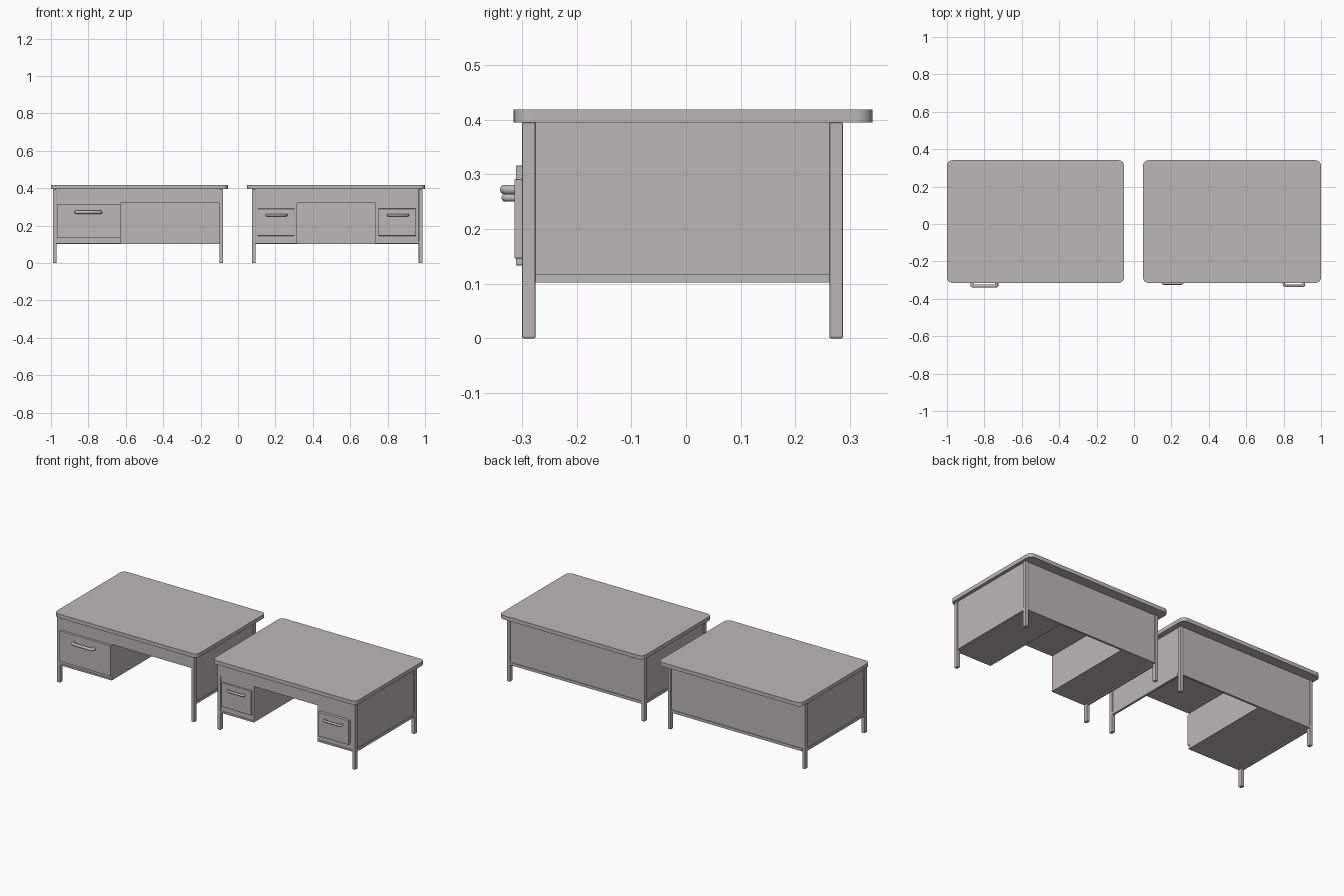
import bpy
import math

if "Cube" in bpy.data.objects:
    bpy.data.objects.remove(bpy.data.objects["Cube"])

grey = bpy.data.materials.new("warm grey enamel")
grey.use_nodes = True
grey.diffuse_color = (0.50, 0.48, 0.47, 1)
grey.node_tree.nodes["Principled BSDF"].inputs["Base Color"].default_value = (0.50, 0.48, 0.47, 1)

FRONT, BACK = -0.30, 0.287      # leg frame depth
POST_X, POST_Y = 0.02, 0.025    # leg section
TOP_Z, THICK = 0.418, 0.023
UNDER = TOP_Z - THICK
APRON_Z, BASE_Z = 0.32, 0.102
INSET = 0.005                   # how far panels sit behind the legs


def box(name, x, y, z, bevel=0.0):
    """Box from (min, max) ranges, with an optional small bevel."""
    bpy.ops.mesh.primitive_cube_add(size=1, location=[sum(r) / 2 for r in (x, y, z)])
    ob = bpy.context.object
    ob.name = name
    ob.scale = [r[1] - r[0] for r in (x, y, z)]
    bpy.ops.object.transform_apply(location=False, rotation=False)
    ob.data.materials.append(grey)
    if bevel:
        mod = ob.modifiers.new("soft edges", "BEVEL")
        mod.width, mod.segments = bevel, 2
    return ob


def desk_top(name, x):
    """Slab with rounded vertical corners."""
    ob = box(name, x, (-0.315, 0.341), (UNDER, TOP_Z))
    weight = ob.data.attributes.new("bevel_weight_edge", "FLOAT", "EDGE")
    for e in ob.data.edges:
        a, b = (ob.data.vertices[i].co for i in e.vertices)
        weight.data[e.index].value = 1.0 if abs(a.z - b.z) > THICK / 2 else 0.0
    mod = ob.modifiers.new("round corners", "BEVEL")
    mod.limit_method = "WEIGHT"
    mod.width, mod.segments = 0.03, 8
    bpy.ops.object.shade_smooth_by_angle(angle=math.radians(30))


def handle(name, x, z, y_back, y_out, r):
    """Rounded pull: a bar that turns back into the drawer at both ends."""
    curve = bpy.data.curves.new(name, "CURVE")
    curve.dimensions = "3D"
    curve.bevel_depth, curve.bevel_resolution = r, 3
    curve.use_fill_caps = True
    x0, x1, y = x[0] + r, x[1] - r, y_out + r
    c = r * 0.6
    path = [(x0, y_back), (x0, y + c), (x0 + c, y), (x1 - c, y), (x1, y + c), (x1, y_back)]
    line = curve.splines.new("POLY")
    line.points.add(len(path) - 1)
    for p, (px, py) in zip(line.points, path):
        p.co = (px, py, z, 1)
    ob = bpy.data.objects.new(name, curve)
    ob.data.materials.append(grey)
    bpy.context.collection.objects.link(ob)


def desk(name, top_x, frame_x, pedestals):
    x0, x1 = frame_x
    desk_top(name + "_top", top_x)

    # Four full-height corner legs
    for side, lx in (("right", x0), ("left", x1 - POST_X)):
        for end, ly in (("front", FRONT), ("back", BACK - POST_Y)):
            box(f"{name}_{end}_{side}_leg", (lx, lx + POST_X), (ly, ly + POST_Y),
                (0, UNDER), 0.003)

    # Side panels with bottom rails
    inner_y = (FRONT + POST_Y, BACK - POST_Y)
    for side, outer, sign in (("right", x0, 1), ("left", x1, -1)):
        for part, gap, z in (("panel", INSET, (BASE_Z + 0.016, UNDER)),
                             ("rail", 0.001, (BASE_Z, BASE_Z + 0.016))):
            a, b = outer + sign * gap, outer + sign * 0.014
            box(f"{name}_{side}_{part}", (min(a, b), max(a, b)), inner_y, z)

    # Back panel and its bottom rail
    inner_x = (x0 + POST_X, x1 - POST_X)
    box(name + "_back_panel", inner_x, (BACK - 0.014, BACK - INSET), (BASE_Z + 0.016, UNDER))
    box(name + "_back_rail", inner_x, (BACK - 0.014, BACK - 0.001), (BASE_Z, BASE_Z + 0.016))

    # Shallow box behind the apron, closed underneath
    box(name + "_apron", inner_x, (FRONT + 0.002, BACK - 0.01), (APRON_Z, UNDER))

    # Pedestals, drawer fronts and pulls
    for side, px, dx, dz, dy, hx, hz, hy, r in pedestals:
        box(f"{name}_{side}_pedestal", px, (FRONT + 0.003, BACK - 0.01), (BASE_Z + 0.003, APRON_Z))
        box(f"{name}_{side}_pedestal_rail", px, (FRONT, FRONT + 0.01), (BASE_Z + 0.003, BASE_Z + 0.013))
        box(f"{name}_{side}_drawer", dx, (dy, FRONT + 0.01), dz, 0.002)
        handle(f"{name}_{side}_handle", hx, hz, dy + 0.004, hy, r)


desk("single_desk", (-1.0, -0.053), (-0.99, -0.08), [
    ("right", (-0.972, -0.627), (-0.969, -0.628), (0.133, 0.316), -0.311,
     (-0.875, -0.725), 0.272, -0.341, 0.009),
])
desk("double_desk", (0.048, 1.0), (0.074, 0.986), [
    ("right", (0.092, 0.315), (0.105, 0.302), (0.146, 0.291), -0.306,
     (0.147, 0.265), 0.257, -0.326, 0.007),
    ("left", (0.736, 0.968), (0.75, 0.952), (0.146, 0.291), -0.314,
     (0.795, 0.915), 0.257, -0.338, 0.007),
])
